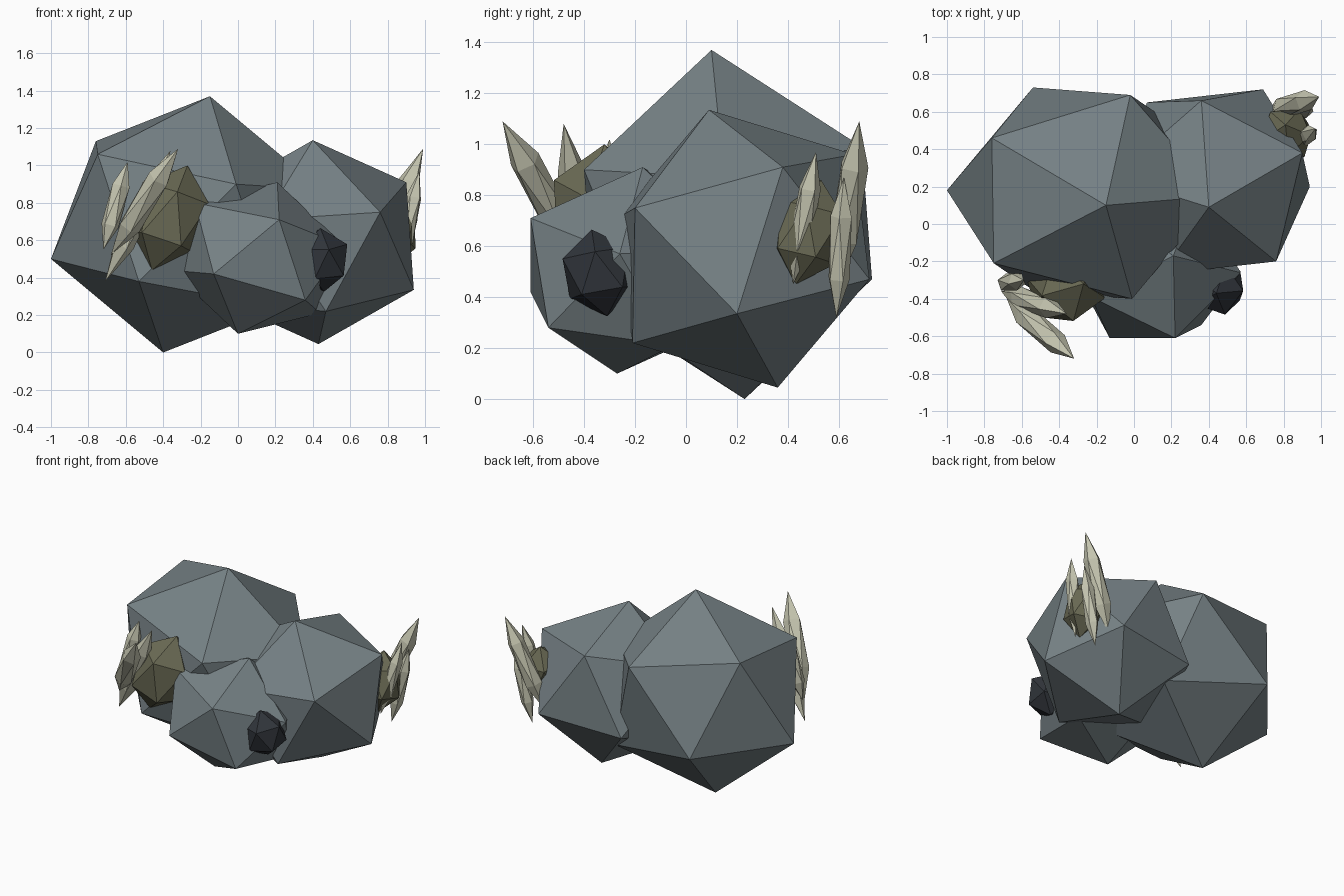
import bpy
import bmesh
from mathutils import Matrix, Vector

cube = bpy.data.objects.get("Cube")
if cube:
    bpy.data.objects.remove(cube)


def material(name, rgb):
    mat = bpy.data.materials.new(name)
    mat.use_nodes = True
    color = (*rgb, 1)
    mat.diffuse_color = color
    shader = mat.node_tree.nodes["Principled BSDF"]
    shader.inputs["Base Color"].default_value = color
    shader.inputs["Roughness"].default_value = 0.9
    return mat


stone = material("blue grey stone", (0.18, 0.22, 0.235))
moss_stone = material("olive stone", (0.145, 0.145, 0.09))
coal = material("dark stone", (0.03, 0.035, 0.043))
pale = material("pale crystal", (0.58, 0.58, 0.45))


def finish(name, bm, mat):
    bmesh.ops.recalc_face_normals(bm, faces=bm.faces)
    mesh = bpy.data.meshes.new(name)
    bm.to_mesh(mesh)
    bm.free()
    mesh.materials.append(mat)
    obj = bpy.data.objects.new(name, mesh)
    bpy.context.collection.objects.link(obj)
    return obj


def boulder(name, center, corners, mat):
    """Twenty sided rock: six corners and their opposites, wrapped in a hull."""
    bm = bmesh.new()
    center = Vector(center)
    for corner in corners:
        offset = Vector(corner) - center
        bm.verts.new(center + offset)
        bm.verts.new(center - offset)
    bmesh.ops.convex_hull(bm, input=bm.verts)
    return finish(name, bm, mat)


def spindle(name, tip, tail, radius, mat, spin=0.0):
    """Twenty sided rock stretched between two points."""
    tip, tail = Vector(tip), Vector(tail)
    axis = tip - tail
    matrix = (Matrix.Translation((tip + tail) / 2)
              @ axis.to_track_quat("Z", "Y").to_matrix().to_4x4()
              @ Matrix.Rotation(spin, 4, "Z")
              @ Matrix.Diagonal((radius, radius, axis.length / 2, 1)))
    bm = bmesh.new()
    bmesh.ops.create_icosphere(bm, subdivisions=1, radius=1, matrix=matrix)
    return finish(name, bm, mat)


# Three main boulders
boulder("large_boulder", (-0.275, 0.165, 0.685), [
    (-0.15, 0.10, 1.37), (-0.76, 0.46, 1.13), (-0.75, -0.21, 1.06),
    (-1.0, 0.18, 0.50), (-0.01, -0.40, 0.90), (-0.02, 0.69, 0.99)], stone)
boulder("side_boulder", (0.415, 0.225, 0.59), [
    (0.40, 0.09, 1.135), (0.90, 0.38, 0.91), (0.76, -0.20, 0.75),
    (0.94, 0.20, 0.335), (0.36, 0.66, 0.96), (0.69, 0.72, 0.47)], stone)
boulder("front_boulder", (0.105, -0.22, 0.505), [
    (0.21, -0.17, 0.91), (0.22, -0.61, 0.71), (-0.13, -0.61, 0.42),
    (0.36, -0.54, 0.28), (0.57, -0.26, 0.57), (-0.23, -0.39, 0.80)], stone)

# Small dark rock
spindle("dark_rock", (0.44, -0.37, 0.665), (0.46, -0.31, 0.325), 0.155, coal, 0.3)

# Olive rocks that carry the crystals
spindle("front_crystal_base", (-0.27, -0.32, 1.0), (-0.46, -0.36, 0.44),
        0.21, moss_stone, 0.4)
spindle("side_crystal_base", (0.81, 0.53, 0.86), (0.83, 0.43, 0.45),
        0.15, moss_stone, 0.2)

# Crystal clusters: tip, tail, radius
clusters = {
    "front_crystal": [
        ((-0.32, -0.72, 1.09), (-0.68, -0.40, 0.52), 0.07),
        ((-0.36, -0.48, 1.08), (-0.71, -0.36, 0.38), 0.065),
        ((-0.59, -0.30, 1.02), (-0.72, -0.32, 0.55), 0.055),
    ],
    "side_crystal": [
        ((0.99, 0.68, 1.09), (0.72, 0.60, 0.45), 0.065),
        ((0.97, 0.51, 0.97), (0.86, 0.42, 0.45), 0.05),
        ((0.95, 0.62, 0.87), (0.83, 0.59, 0.32), 0.05),
    ],
}
for name, shards in clusters.items():
    for number, (tip, tail, radius) in enumerate(shards, 1):
        spindle(f"{name}_{number}", tip, tail, radius, pale, number)
